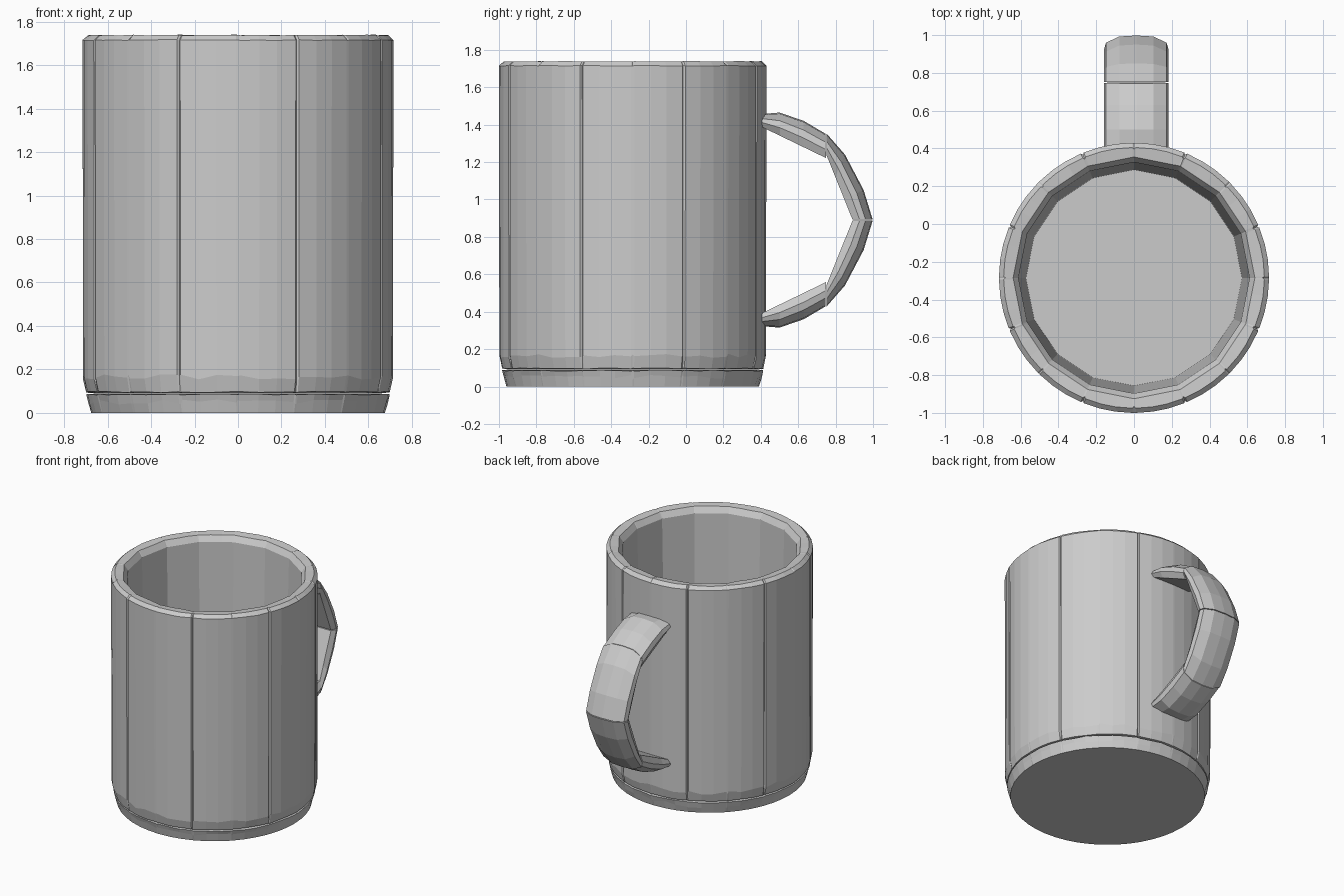
import bpy, bmesh, math, random
from mathutils import Vector

random.seed(4)
if "Cube" in bpy.data.objects:
    bpy.data.objects.remove(bpy.data.objects["Cube"])

grey = bpy.data.materials.new("plain grey")
grey.use_nodes = True
color = (0.6, 0.6, 0.6, 1)
grey.diffuse_color = color
grey.node_tree.nodes["Principled BSDF"].inputs["Base Color"].default_value = color

CENTER_Y = -0.285
PANELS = 16
STEP = 2 * math.pi / PANELS
OFFSETS = (0, 0.03, 0.35, 0.65, 0.97)   # column positions across one panel


def finish(bm, name):
    bmesh.ops.recalc_face_normals(bm, faces=bm.faces)
    mesh = bpy.data.meshes.new(name)
    bm.to_mesh(mesh)
    bm.free()
    mesh.materials.append(grey)
    obj = bpy.data.objects.new(name, mesh)
    bpy.context.collection.objects.link(obj)
    return obj


def lathe(name, profile):
    """Turn (radius, z, kind, jitter) rows around the mug axis, with panel seams."""
    bm = bmesh.new()
    rows = []
    for r, z, kind, jitter in profile:
        row = []
        for p in range(PANELS):
            for o in OFFSETS:
                radius = r
                if kind == "facet":      # straight-sided inner wall
                    radius *= math.cos(STEP / 2) / math.cos((o - 0.5) * STEP)
                elif o == 0 and (kind == "rim" or kind == "wall" and p % 2):
                    radius -= 0.01       # seam groove
                a = (p + o) * STEP
                h = z + random.uniform(-jitter, jitter)
                row.append(bm.verts.new((radius * math.cos(a),
                                         CENTER_Y + radius * math.sin(a), h)))
        rows.append(row)
    for lower, upper in zip(rows, rows[1:]):
        for i in range(len(lower)):
            j = (i + 1) % len(lower)
            bm.faces.new((lower[i], lower[j], upper[j], upper[i]))
    bm.faces.new(rows[0])
    bm.faces.new(rows[-1])
    return finish(bm, name)


# Foot ring under the cup
lathe("base", [(0.675, 0, "round", 0), (0.688, 0.05, "round", 0.012),
               (0.698, 0.085, "round", 0.003), (0.67, 0.088, "round", 0)])

# Cup wall, rim, faceted inside and floor
lathe("cup", [(0.66, 0.09, "round", 0), (0.698, 0.096, "round", 0.003),
              (0.713, 0.165, "wall", 0.012), (0.715, 1.715, "wall", 0.002),
              (0.69, 1.738, "rim", 0.002), (0.64, 1.732, "facet", 0.002),
              (0.612, 1.69, "facet", 0), (0.572, 0.11, "facet", 0)])

# Handle: four flat-backed, crowned segments, the lower half mirrored
MID_Z = 0.89
SECTION = [(-0.15, 0), (-0.17, 0.35), (-0.16, 0.65), (-0.09, 0.95), (0, 1),
           (0.09, 0.95), (0.16, 0.65), (0.17, 0.35), (0.15, 0)]
SEGMENTS = [
    ((0.38, 1.40), (0.748, 1.222),
     [(0.38, 1.455), (0.5, 1.465), (0.63, 1.42), (0.745, 1.352)]),
    ((0.752, 1.235), (0.89, 0.893),
     [(0.752, 1.352), (0.85, 1.24), (0.95, 1.05), (0.998, 0.893)]),
]
bm = bmesh.new()
for inner_a, inner_b, outer in SEGMENTS:
    for side in (1, -1):
        rings = []
        for k, point in enumerate(outer):
            inside = Vector(inner_a).lerp(Vector(inner_b), k / (len(outer) - 1))
            ring = []
            for x, t in SECTION:
                q = inside.lerp(Vector(point), t)
                ring.append(bm.verts.new((x + 0.012, q.x, MID_Z + side * (q.y - MID_Z))))
            rings.append(ring)
        for a, b in zip(rings, rings[1:]):
            for i in range(len(SECTION)):
                j = (i + 1) % len(SECTION)
                bm.faces.new((a[i], a[j], b[j], b[i]))
        bm.faces.new(rings[0])
        bm.faces.new(rings[-1])
finish(bm, "handle")
